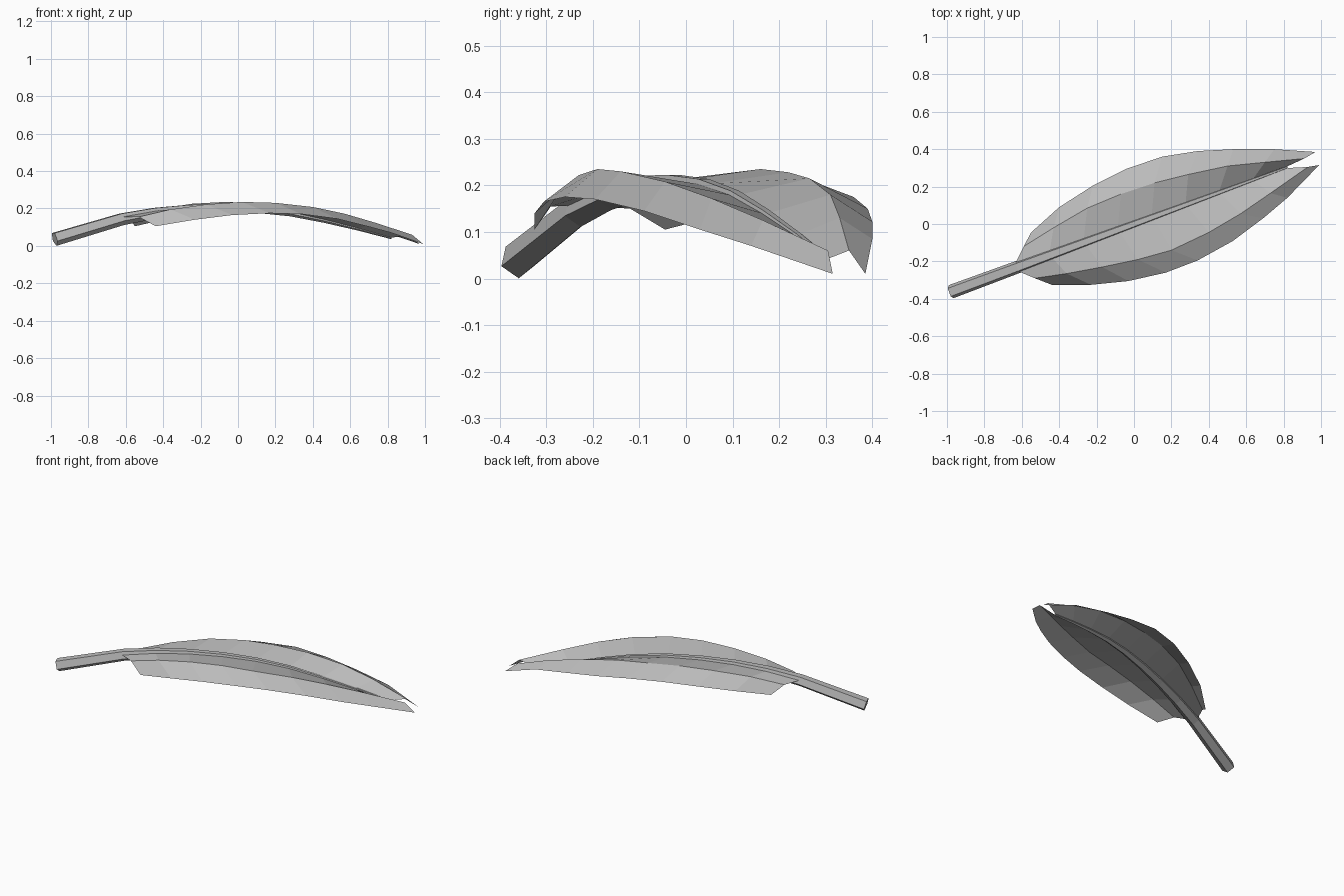
import bpy, math
from mathutils import Vector

if "Cube" in bpy.data.objects:
    bpy.data.objects.remove(bpy.data.objects["Cube"])

grey = bpy.data.materials.new("feather grey")
grey.diffuse_color = (0.5, 0.5, 0.5, 1)
grey.use_nodes = True
grey.node_tree.nodes["Principled BSDF"].inputs["Base Color"].default_value = grey.diffuse_color


def make(name, verts, faces):
    me = bpy.data.meshes.new(name)
    me.from_pydata(verts, [], faces)
    me.materials.append(grey)
    ob = bpy.data.objects.new(name, me)
    bpy.context.collection.objects.link(ob)
    return ob


# Arched centre line of the shaft (straight in plan)
line = [(-0.98, .038), (-0.62, .145), (-0.44, .178), (-0.26, .197), (-0.08, .203),
        (0.10, .197), (0.28, .175), (0.46, .137), (0.64, .092), (0.82, .042)]
path = [Vector((x, 0.37 * x, z)) for x, z in line]
n = len(path)


def frame(i):
    t = (path[min(i + 1, n - 1)] - path[max(i - 1, 0)]).normalized()
    side = Vector((0, 0, 1)).cross(t).normalized()
    return side, t.cross(side), 0.039 + (0.006 - 0.039) * i / (n - 1)


# Tapered five-sided shaft with one edge pointing down
verts, faces = [], []
for i, p in enumerate(path):
    side, up, r = frame(i)
    for k in range(5):
        a = math.radians(-90 + 72 * k)
        verts.append(p + r * (side * math.cos(a) + up * math.sin(a)))
for i in range(n - 1):
    for k in range(5):
        a, b = i * 5 + k, i * 5 + (k + 1) % 5
        faces.append((a, a + 5, b + 5, b))
faces += [tuple(range(5)), tuple(reversed(range(n * 5 - 5, n * 5)))]
make("shaft", verts, faces)


# Vane: a sheet from the shaft over a raised crest to a drooping outer edge
def vane(name, sign, crest, edge):
    verts, faces = [], []
    for j in range(len(crest)):
        side, up, r = frame(j + 1)
        verts += [path[j + 1] + sign * side * r * 0.75 + up * r * 0.3, crest[j], edge[j]]
    for j in range(len(crest) - 1):
        for k in range(2):
            a = j * 3 + k
            f = (a, a + 3, a + 4, a + 1)
            faces.append(f if sign > 0 else f[::-1])
    make(name, verts, faces)


vane("wide_vane", 1,
     [(-.59, -.12, .15), (-.43, -.02, .195), (-.25, .085, .225), (-.07, .16, .235),
      (.11, .22, .228), (.29, .265, .215), (.5, .31, .18), (.7, .33, .13), (.91, .35, .06)],
     [(-.55, -.045, .105), (-.4, .09, .14), (-.22, .205, .165), (-.04, .295, .18),
      (.15, .36, .175), (.34, .39, .15), (.53, .4, .122), (.75, .4, .085), (.97, .385, .01)])
vane("narrow_vane", -1,
     [(-.53, -.29, .155), (-.36, -.265, .195), (-.17, -.23, .222), (.02, -.19, .235),
      (.2, -.14, .23), (.4, -.045, .208), (.57, .055, .172), (.73, .165, .125), (.93, .305, .06)],
     [(-.44, -.325, .105), (-.23, -.325, .14), (-.03, -.305, .165), (.17, -.26, .175),
      (.34, -.195, .17), (.53, -.09, .145), (.69, .03, .105), (.82, .14, .07), (.99, .315, .01)])
